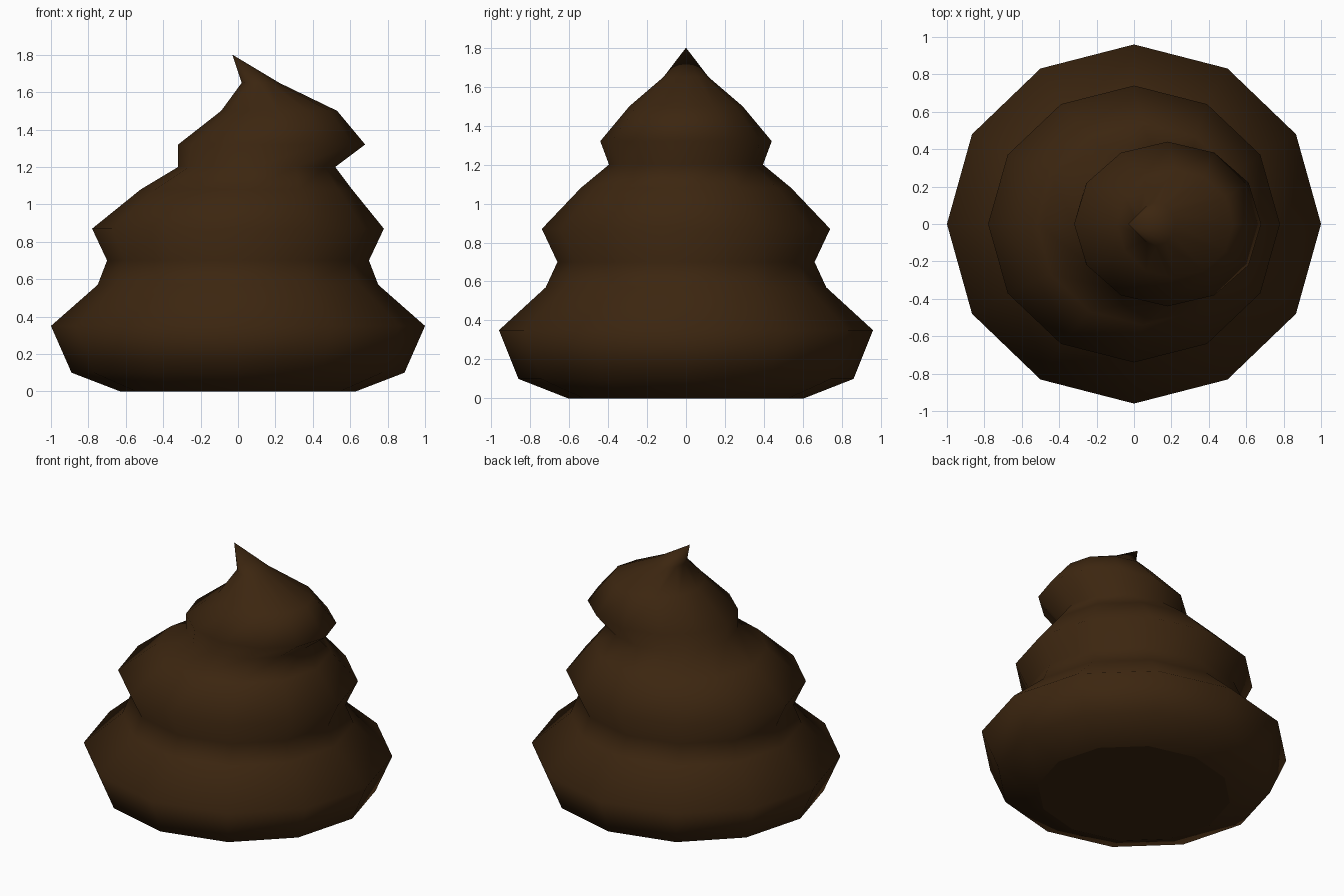
import bpy, bmesh, math

if "Cube" in bpy.data.objects:
    bpy.data.objects.remove(bpy.data.objects["Cube"])

SIDES = 12
# Profile rings: height, left x, right x, half depth in y
RINGS = [
    (0.00, -0.63, 0.63, 0.605),
    (0.10, -0.89, 0.89, 0.86),
    (0.35, -1.00, 1.00, 0.96),
    (0.57, -0.75, 0.75, 0.72),
    (0.70, -0.70, 0.70, 0.66),
    (0.87, -0.78, 0.78, 0.74),
    (1.08, -0.52, 0.61, 0.54),
    (1.20, -0.32, 0.52, 0.395),
    (1.32, -0.32, 0.68, 0.44),
    (1.50, -0.09, 0.53, 0.29),
    (1.65, 0.02, 0.22, 0.115),
]
TIP = (-0.03, 0.0, 1.80)


def ring(bm, z, left, right, depth):
    """One twelve-sided oval, which may lean along x."""
    centre, radius = (left + right) / 2, (right - left) / 2
    angles = [math.tau * i / SIDES for i in range(SIDES)]
    return [bm.verts.new((centre + radius * math.cos(a), depth * math.sin(a), z))
            for a in angles]


# Stacked swirl body, lofted ring by ring and closed at the bent tip
bm = bmesh.new()
loops = [ring(bm, *r) for r in RINGS]
tip = bm.verts.new(TIP)
for low, high in zip(loops, loops[1:]):
    for i in range(SIDES):
        j = (i + 1) % SIDES
        bm.faces.new((low[i], low[j], high[j], high[i]))
for i in range(SIDES):
    bm.faces.new((loops[-1][i], loops[-1][(i + 1) % SIDES], tip))
for f in bm.faces:
    f.smooth = True

# Flat underside
bottom = bm.faces.new(loops[0][::-1])
bottom.smooth = False

mesh = bpy.data.meshes.new("swirl_pile")
bm.to_mesh(mesh)
bm.free()

brown = bpy.data.materials.new("dark brown")
brown.diffuse_color = (0.045, 0.019, 0.005, 1.0)
brown.use_nodes = True
brown.node_tree.nodes["Principled BSDF"].inputs["Base Color"].default_value = brown.diffuse_color
mesh.materials.append(brown)

pile = bpy.data.objects.new("swirl_pile", mesh)
bpy.context.collection.objects.link(pile)
